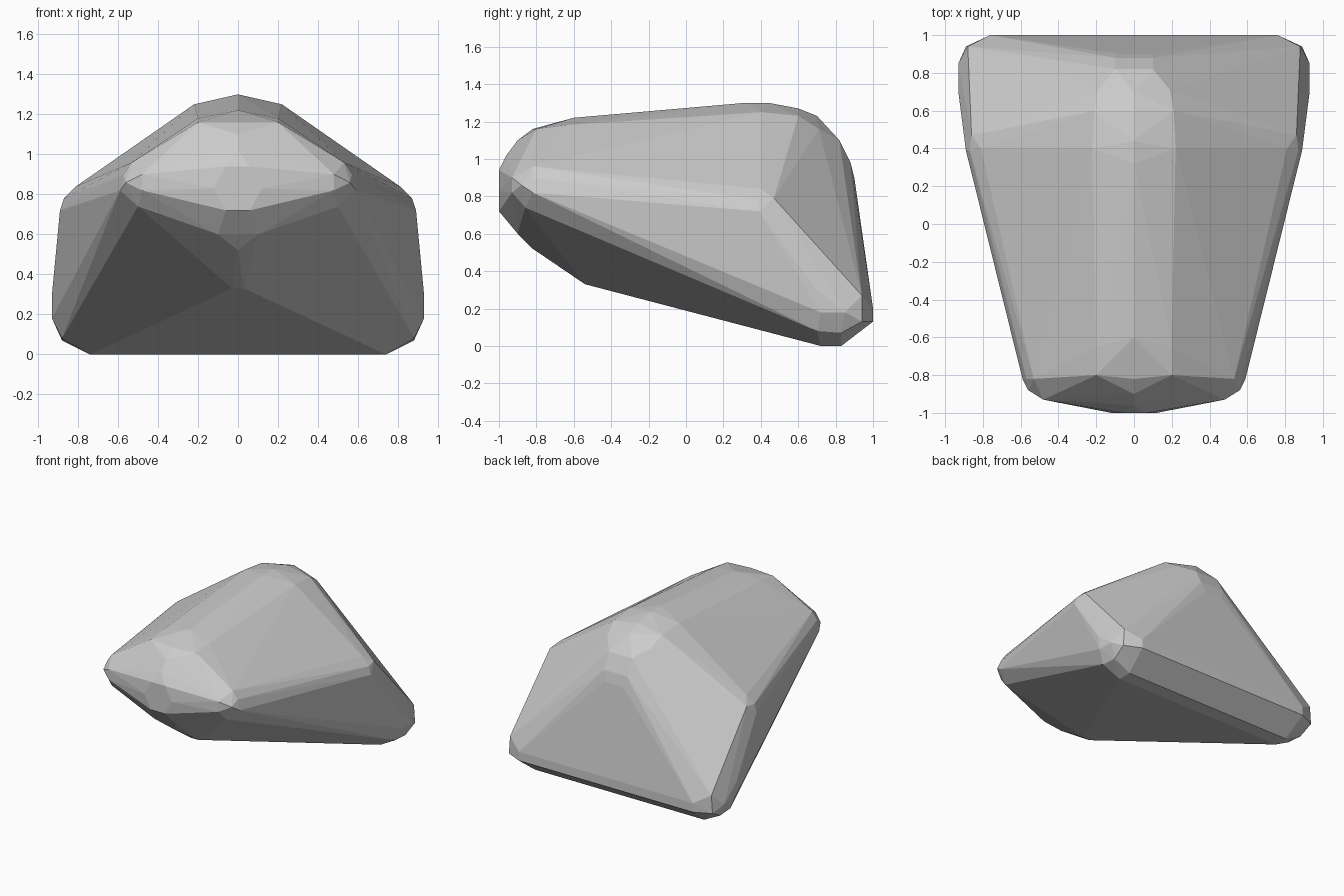
import bpy, bmesh

if "Cube" in bpy.data.objects:
    bpy.data.objects.remove(bpy.data.objects["Cube"])

# Key points of the right half, grouped by the chamfered corner they form
back_foot = [(.74, .72, 0), (.74, .83, 0), (.76, 1, .13), (.76, 1, .2),
             (.93, .85, .18), (.93, .7, .3), (.93, .72, .18), (.89, .94, .13),
             (.88, .94, .27), (.88, .7, .08), (.88, .83, .07)]
side_corner = [(.89, .39, .72), (.87, .39, .78), (.81, .4, .84), (.86, .47, .79)]
front_corner = [(.59, -.82, .82), (.57, -.82, .9), (.53, -.82, .96), (.56, -.88, .86),
                (.48, -.93, .9), (.48, -.93, .82), (.5, -.86, .74)]
nose = [(.12, -1, .83), (.06, -1, .94), (.06, -1, .72), (.1, -.9, .6)]
keel = [(0, -.82, .52), (.03, -.54, .33)]
brow = [(.2, -.8, 1.16), (.2, -.65, 1.18), (0, -.96, 1.02), (0, -.9, 1.1),
        (0, -.82, 1.16), (0, -.6, 1.22)]
crown = [(0, .32, 1.3), (0, .44, 1.3), (.22, .4, 1.25), (.21, .6, 1.23),
         (0, .6, 1.27), (0, .7, 1.23), (.19, .71, 1.16), (.1, .82, 1.1),
         (.1, .88, .98), (.08, .9, .9)]

# Mirror the points and wrap a faceted convex skin around them
bm = bmesh.new()
for x, y, z in back_foot + side_corner + front_corner + nose + keel + brow + crown:
    for sx in ((x, -x) if x else (0,)):
        bm.verts.new((sx, y, z))
hull = bmesh.ops.convex_hull(bm, input=bm.verts[:])
loose = [v for v in bm.verts if not v.link_faces]
bmesh.ops.delete(bm, geom=loose, context='VERTS')
bmesh.ops.dissolve_limit(bm, angle_limit=0.02, verts=bm.verts[:], edges=bm.edges[:])
bmesh.ops.recalc_face_normals(bm, faces=bm.faces[:])

# Boulder body
mesh = bpy.data.meshes.new("faceted_rock")
bm.to_mesh(mesh)
bm.free()
rock = bpy.data.objects.new("faceted_rock", mesh)
bpy.context.collection.objects.link(rock)
